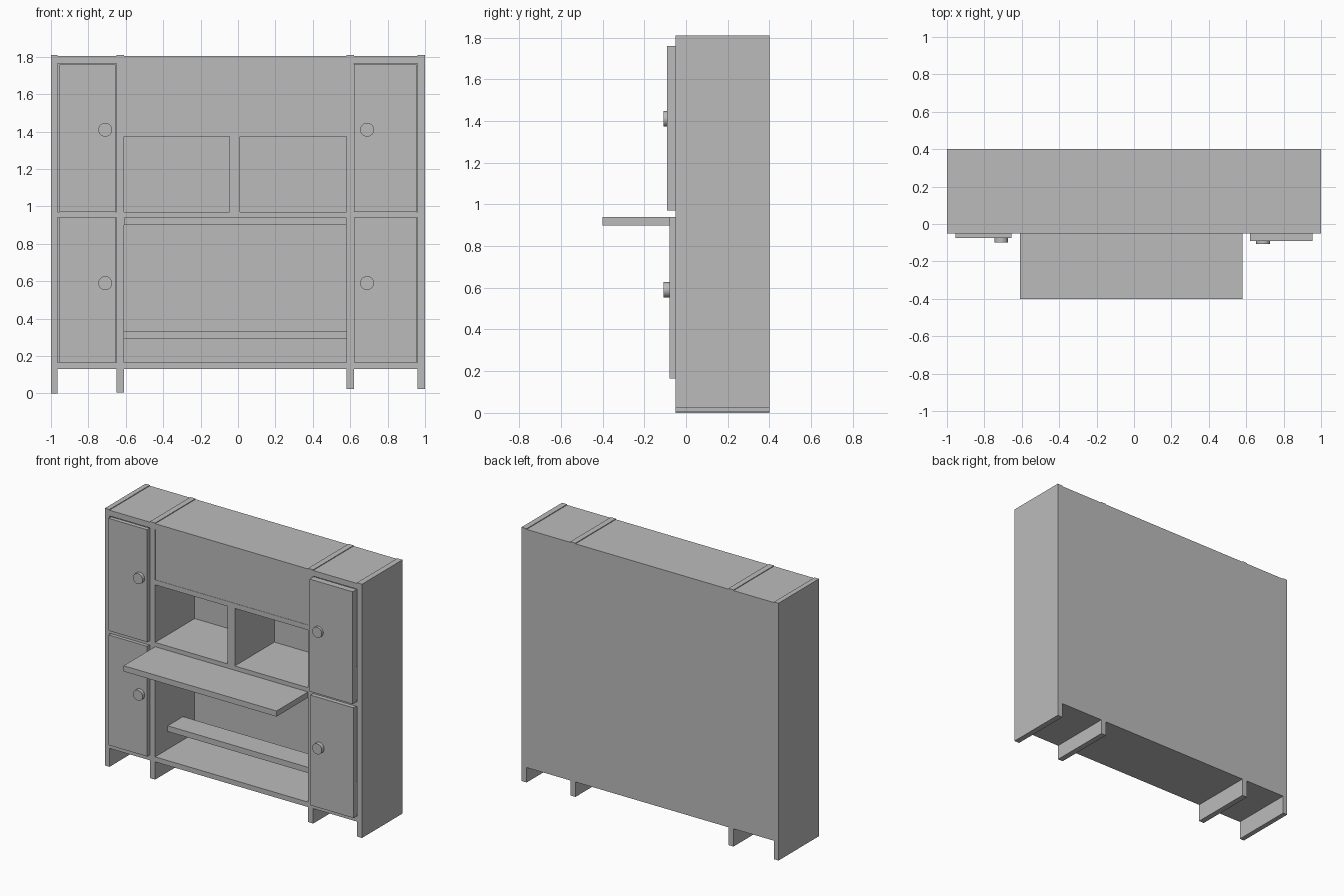
import bpy, math

cube = bpy.data.objects.get("Cube")
if cube:
    bpy.data.objects.remove(cube, do_unlink=True)

grey = bpy.data.materials.new("plain grey")
grey.use_nodes = True
grey.diffuse_color = (0.5, 0.5, 0.5, 1)
grey.node_tree.nodes["Principled BSDF"].inputs["Base Color"].default_value = (0.5, 0.5, 0.5, 1)

FRONT, BACK, TOP = -0.05, 0.40, 1.81
INNER_BACK = 0.39
MID_L, MID_R = -0.61, 0.58       # middle bay edges


def box(name, x, y, z):
    """Box spanning the given (low, high) ranges."""
    spans = (x, y, z)
    bpy.ops.mesh.primitive_cube_add(size=1, location=[sum(s) / 2 for s in spans])
    ob = bpy.context.object
    ob.name = name
    ob.scale = [s[1] - s[0] for s in spans]
    bpy.ops.object.transform_apply(location=False, rotation=False, scale=True)
    ob.data.materials.append(grey)
    return ob


def knob(name, x, z, y):
    bpy.ops.mesh.primitive_cylinder_add(vertices=32, radius=0.037, depth=0.04,
                                        location=(x, y + 0.02, z),
                                        rotation=(math.pi / 2, 0, 0))
    ob = bpy.context.object
    ob.name = name
    ob.data.materials.append(grey)
    bpy.ops.object.shade_smooth_by_angle(angle=math.radians(40))


depth = (FRONT, INNER_BACK)

# Upright panels, running down to the floor as legs
uprights = {
    "right_side_panel": (-1, -0.965, 0),
    "right_inner_panel": (-0.65, MID_L, 0.005),
    "left_inner_panel": (MID_R, 0.62, 0.025),
    "left_side_panel": (0.96, 1, 0.025),
}
for name, (x0, x1, z0) in uprights.items():
    box(name, (x0, x1), (FRONT, BACK), (z0, TOP))

# Back, and the horizontal boards of each bay
box("back_panel", (-0.99, 0.99), (INNER_BACK, BACK), (0.13, TOP - 0.005))
bays = {"right": (-0.965, -0.65), "middle": (MID_L, MID_R), "left": (0.62, 0.96)}
for name, x in bays.items():
    box(name + "_base", x, depth, (0.13, 0.165))
    box(name + "_shelf", x, depth, (0.94, 0.97))
    box(name + "_top", x, (FRONT, BACK), (1.765, TOP - 0.005))

# Middle bay: closed upper cupboard, divider, fold-down desk, footrest
box("upper_front_panel", (MID_L, MID_R), (FRONT + 0.002, FRONT + 0.03), (1.41, 1.77))
box("cupboard_floor", (MID_L, MID_R), depth, (1.375, 1.41))
box("divider", (-0.045, 0.01), depth, (0.97, 1.375))
box("desk_flap", (MID_L, MID_R), (-0.40, FRONT), (0.90, 0.94))
box("footrest", (MID_L, MID_R), (0.09, 0.26), (0.29, 0.33))

# Doors and knobs
levels = {"upper": (0.97, 1.76, 1.41), "lower": (0.165, 0.94, 0.59)}
for level, (z0, z1, knob_z) in levels.items():
    box("right_" + level + "_door", (-0.955, -0.655), (-0.075, -0.045), (z0, z1))
    knob("right_" + level + "_knob", -0.71, knob_z, -0.10)
    front = -0.09 if level == "upper" else -0.08
    box("left_" + level + "_door", (0.62, 0.955), (front, -0.045), (z0, z1))
    knob("left_" + level + "_knob", 0.69, knob_z, -0.108)
